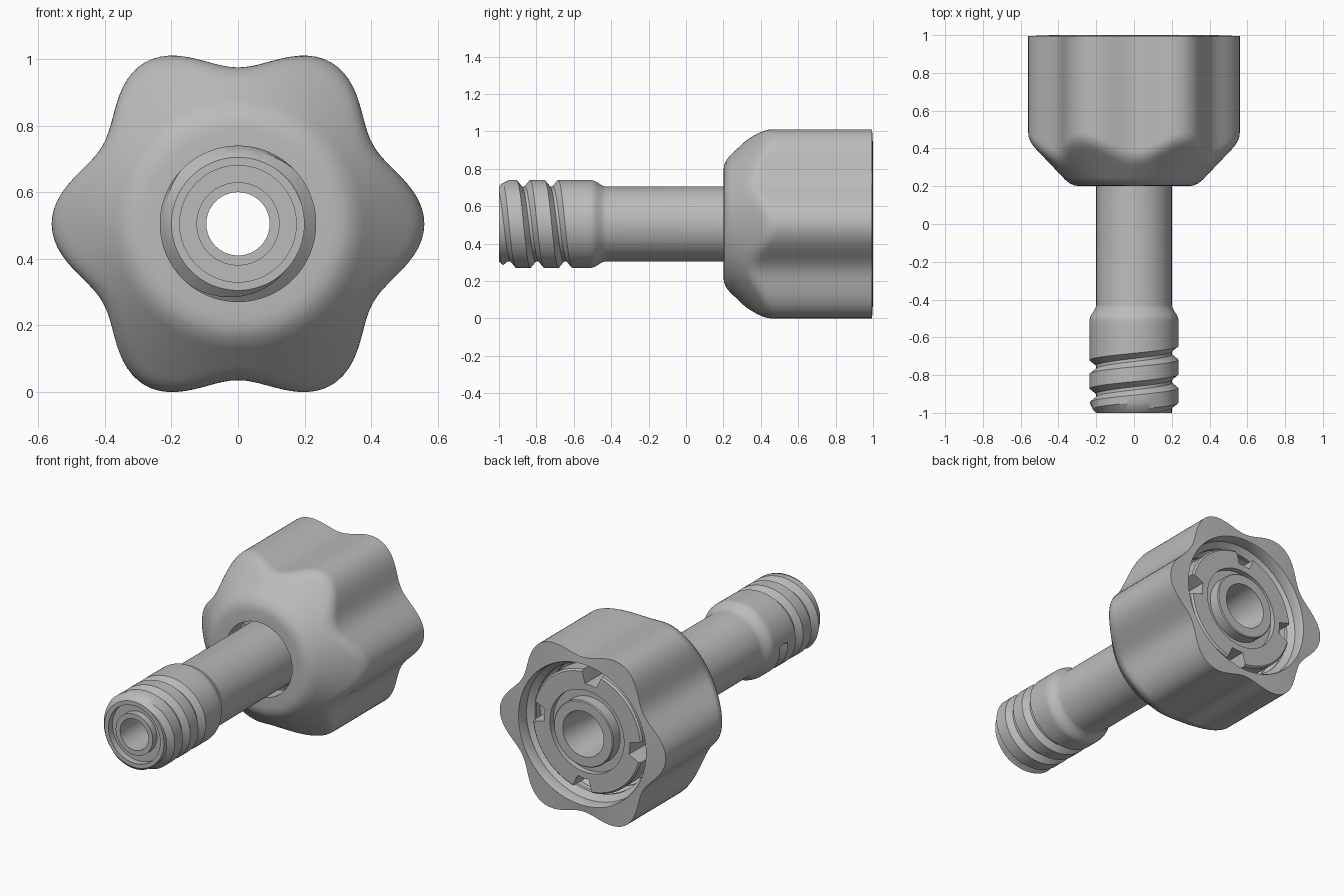
import bpy, bmesh
from math import sin, cos, pi, radians, degrees

cube = bpy.data.objects.get("Cube")
if cube:
    bpy.data.objects.remove(cube)

AXIS_Z = 0.505
SEG = 144

grey = bpy.data.materials.new("plain grey")
grey.use_nodes = True
grey.diffuse_color = (0.5, 0.5, 0.5, 1)
grey.node_tree.nodes["Principled BSDF"].inputs["Base Color"].default_value = (0.5, 0.5, 0.5, 1)


def around(r, a, y):
    return (r * cos(a), y, AXIS_Z + r * sin(a))


def finish(name, bm, angle=30):
    bmesh.ops.remove_doubles(bm, verts=bm.verts, dist=0.0002)
    bmesh.ops.dissolve_degenerate(bm, edges=bm.edges, dist=0.0002)
    bmesh.ops.recalc_face_normals(bm, faces=bm.faces)
    mesh = bpy.data.meshes.new(name)
    bm.to_mesh(mesh)
    bm.free()
    mesh.materials.append(grey)
    ob = bpy.data.objects.new(name, mesh)
    bpy.context.collection.objects.link(ob)
    bpy.ops.object.select_all(action='DESELECT')
    ob.select_set(True)
    bpy.context.view_layer.objects.active = ob
    bpy.ops.object.shade_smooth_by_angle(angle=radians(angle))
    return ob


def revolve(name, profile, radius=lambda r, a: r, closed=True):
    """Skin rings (r, y) around the y axis; radius() may vary r by angle."""
    bm = bmesh.new()
    rings = []
    for r, y in profile:
        rings.append([bm.verts.new(around(radius(r, a), a, y))
                      for a in (2 * pi * i / SEG for i in range(SEG))])
    pairs = list(zip(rings, rings[1:]))
    if closed:
        pairs.append((rings[-1], rings[0]))
    for p, q in pairs:
        for i in range(SEG):
            j = (i + 1) % SEG
            bm.faces.new((p[i], p[j], q[j], q[i]))
    return finish(name, bm)


# Lobed knob: a six-lobed prism softly trimmed by a cone, with a threaded socket
def lobed(r, a):
    lobe = 0.515 + 0.045 * cos(6 * a)
    blend = 0.04
    h = max(blend - abs(r - lobe), 0) / blend
    return min(r, lobe) - h * h * blend / 4


knob = [(0.225, 0.2), (0.285, 0.2), (0.315, 0.204), (0.34, 0.215)]
knob += [(0.365 + 0.95 * k * 0.012, 0.235 + k * 0.012) for k in range(23)]
knob += [(0.7, 0.6), (0.7, 0.995), (0.6, 0.995), (0.43, 1.0), (0.425, 0.99)]
for k in range(4):                                   # socket thread ridges
    y = 0.93 - k * 0.13
    knob += [(0.425, y), (0.39, y - 0.03), (0.39, y - 0.05), (0.425, y - 0.08)]
knob += [(0.425, 0.42), (0.39, 0.36), (0.225, 0.32)]
# the rear rim repeats the lobed outline just inside the edge
revolve("knob", knob, lobed)


# Notched collar inside the socket
def notched(r, a):
    d = (degrees(a) - 5 + 45) % 90 - 45
    return min(r, 0.29) if abs(d) < 9 else r


collar = [(0.25, 0.955), (0.36, 0.955), (0.37, 0.945), (0.37, 0.84), (0.34, 0.82),
          (0.34, 0.5), (0.19, 0.45), (0.19, 0.92), (0.25, 0.92)]
revolve("collar", collar, notched)

# Hollow shaft: neck, stem, rear tube with tapered bore, and ringed front end
neck = [(0.2175 + 0.0175 * cos(pi * k / 8), -0.51 + 0.085 * k / 8) for k in range(9)]
shaft = [(0.235, -0.53)] + neck + [
    (0.2, 0.3), (0.2, 0.985), (0.195, 0.99), (0.138, 0.99), (0.095, 0.55), (0.095, -1.0),
    (0.125, -1.0), (0.125, -0.96), (0.175, -0.96), (0.175, -1.0), (0.2, -1.0)]
revolve("shaft", shaft, closed=False)

# Helical grooved end: one strip per turn, clamped to the ends of the barrel
PITCH, CENTRE, STOP = 0.15, -0.72, 0.75
strip = [(-0.075, 0), (-0.036, 0), (-0.008, 0.035), (0.008, 0.035), (0.036, 0), (0.075, 0)]


def groove_point(step, v):
    turn = step / SEG
    offset, depth = strip[v]
    y = CENTRE + PITCH * turn + offset
    r = 0.235 - (depth if turn < STOP else 0)
    y = min(max(y, -1.0), -0.53)
    return around(min(r, 0.2 + (y + 1.0)), pi / 2 - 2 * pi * turn, y)


bm = bmesh.new()
rows = [[bm.verts.new(groove_point(s, v)) for v in range(len(strip))]
        for s in range(-3 * SEG, 2 * SEG + 1)]
for p, q in zip(rows, rows[1:]):
    for v in range(len(strip) - 1):
        corners = (p[v], p[v + 1], q[v + 1], q[v])
        ys = [c.co.y for c in corners]
        if max(ys) - min(ys) > 1e-5:
            bm.faces.new(corners)
bmesh.ops.delete(bm, geom=[v for v in bm.verts if not v.link_faces], context='VERTS')
finish("grooved_end", bm)
